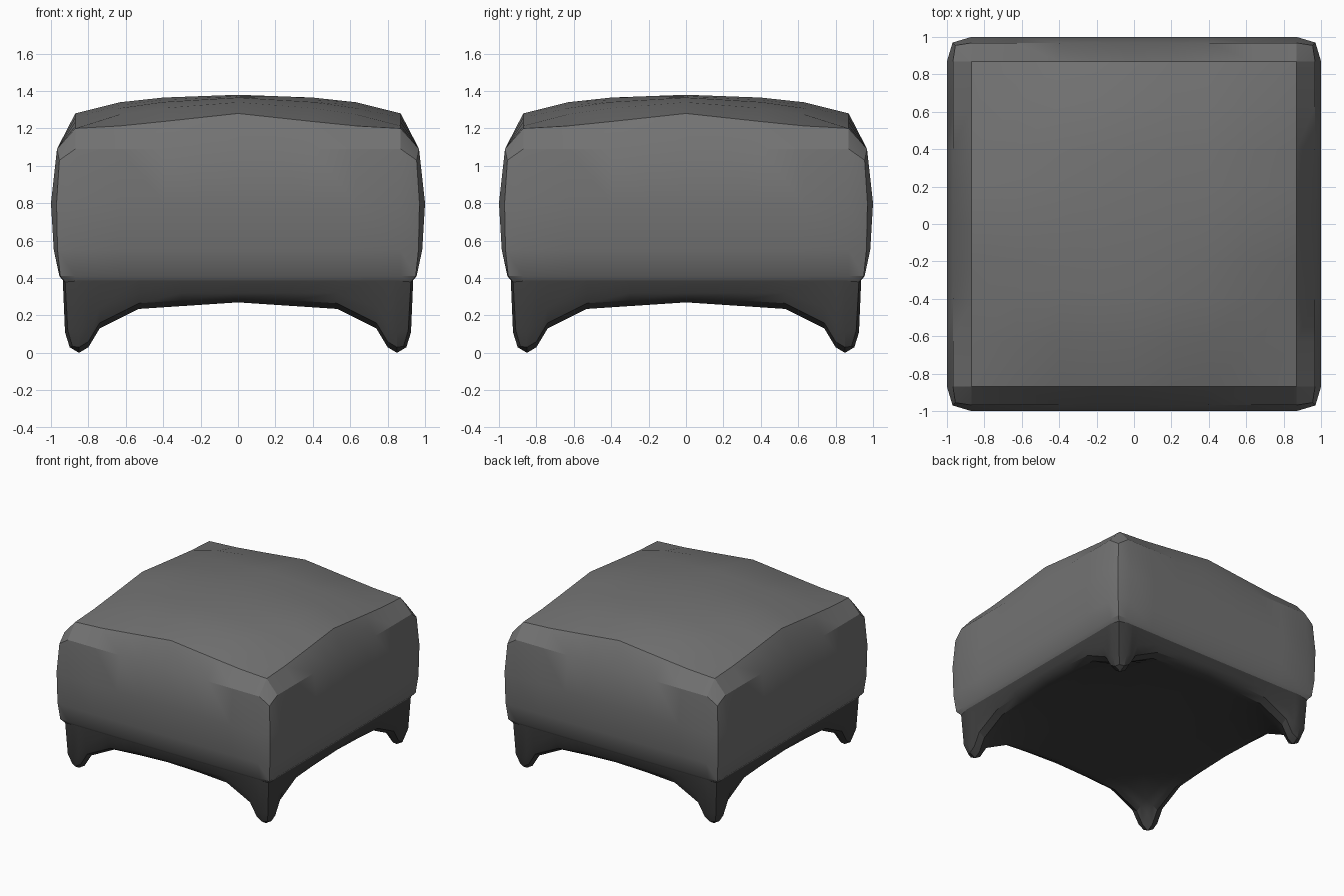
import bpy, bmesh

if "Cube" in bpy.data.objects:
    bpy.data.objects.remove(bpy.data.objects["Cube"])


def material(name, v):
    m = bpy.data.materials.new(name)
    m.diffuse_color = (v, v, v, 1)
    m.use_nodes = True
    m.node_tree.nodes["Principled BSDF"].inputs["Base Color"].default_value = m.diffuse_color
    return m


def interp(table, t):
    """Piecewise linear lookup."""
    t = max(table[0][0], min(table[-1][0], t))
    for (a, va), (b, vb) in zip(table, table[1:]):
        if t <= b:
            return va + (vb - va) * (t - a) / (b - a)


def shell(name, half, height, rings, mat, angle):
    """Square height-field sheet whose rim is carried outward through rings.
    Ring: (side half-width, corner half-width, side z fn, corner z fn)."""
    xs = [-x for x in reversed(half) if x] + half
    r, n = half[-1], len(xs)
    bm = bmesh.new()
    grid = [[bm.verts.new((x, y, height(x, y))) for x in xs] for y in xs]
    for j in range(n - 1):
        for i in range(n - 1):
            bm.faces.new((grid[j][i], grid[j][i + 1], grid[j + 1][i + 1], grid[j + 1][i]))
    # rim stations, one side then its chamfered corner, turned four times
    rim = []
    for k in range(4):
        for p in [(x, -r, 0, -1) for x in xs] + [(r, -r, 1, -1)]:
            x, y, dx, dy = p
            for _ in range(k):
                x, y, dx, dy = -y, x, -dy, dx
            rim.append((x, y, dx, dy))
    prev = [bm.verts.new((x, y, height(x, y))) for x, y, _, _ in rim]
    for h, c, zs, zc in rings:
        cur = []
        for x, y, dx, dy in rim:
            corner = dx and dy
            d = (c if corner else h) - r
            z0 = height(x, y)
            cur.append(bm.verts.new((x + dx * d, y + dy * d, (zc if corner else zs)(z0))))
        for i in range(len(rim)):
            j = (i + 1) % len(rim)
            bm.faces.new((prev[i], prev[j], cur[j], cur[i]))
        prev = cur
    bm.faces.new(prev)
    bmesh.ops.remove_doubles(bm, verts=bm.verts, dist=0.0005)
    bmesh.ops.recalc_face_normals(bm, faces=bm.faces)
    me = bpy.data.meshes.new(name)
    bm.to_mesh(me)
    bm.free()
    ob = bpy.data.objects.new(name, me)
    bpy.context.collection.objects.link(ob)
    me.materials.append(mat)
    bpy.ops.object.select_all(action='DESELECT')
    ob.select_set(True)
    bpy.context.view_layer.objects.active = ob
    bpy.ops.object.shade_smooth_by_angle(angle=angle)
    return ob


def at(z):
    return lambda z0: z


def lift(dz, cap):
    return lambda z0: min(z0 + dz, max(cap, z0 + 0.02))


# Domed cushion with bulging sides
DOME = [(0, 0), (0.4, 0.15), (0.63, 0.4), (0.87, 1)]
EDGE = [(0, 0), (0.6, 0.81), (0.87, 1)]


def cushion_top(x, y):
    gx, gy = interp(DOME, abs(x)), interp(DOME, abs(y))
    ex, ey = interp(EDGE, abs(x)), interp(EDGE, abs(y))
    blend = gy * (0.1 * gx - 0.08 * ex) + gx * (0.1 * gy - 0.08 * ey) - 0.02 * gx * gy
    return 1.38 - 0.1 * (gx + gy) + blend


shell("cushion", [0, 0.2, 0.4, 0.63, 0.87], cushion_top, [
    (0.968, 0.955, at(1.09), at(1.03)),
    (1.0, 0.97, at(0.8), at(0.8)),
    (0.985, 0.965, at(0.55), at(0.55)),
    (0.955, 0.95, at(0.41), at(0.41)),
    (0.93, 0.925, at(0.38), at(0.38)),
], material("grey upholstery", 0.17), 0.5)

# Base frame: arched underside drawn down into four corner feet
ARCH = [(0, 0.27), (0.53, 0.235), (0.74, 0.13), (0.8, 0.03), (0.85, 0.0)]


def underside(x, y):
    return interp(ARCH, abs(x) + abs(y) - 0.85)


shell("base_frame_with_feet", [0, 0.3, 0.53, 0.74, 0.8, 0.85], underside, [
    (0.90, 0.885, lift(0.03, 0.29), lift(0.035, 0.3)),
    (0.925, 0.91, lift(0.11, 0.32), lift(0.12, 0.32)),
    (0.937, 0.925, at(0.395), at(0.395)),
], material("dark grey frame", 0.05), 0.5)
